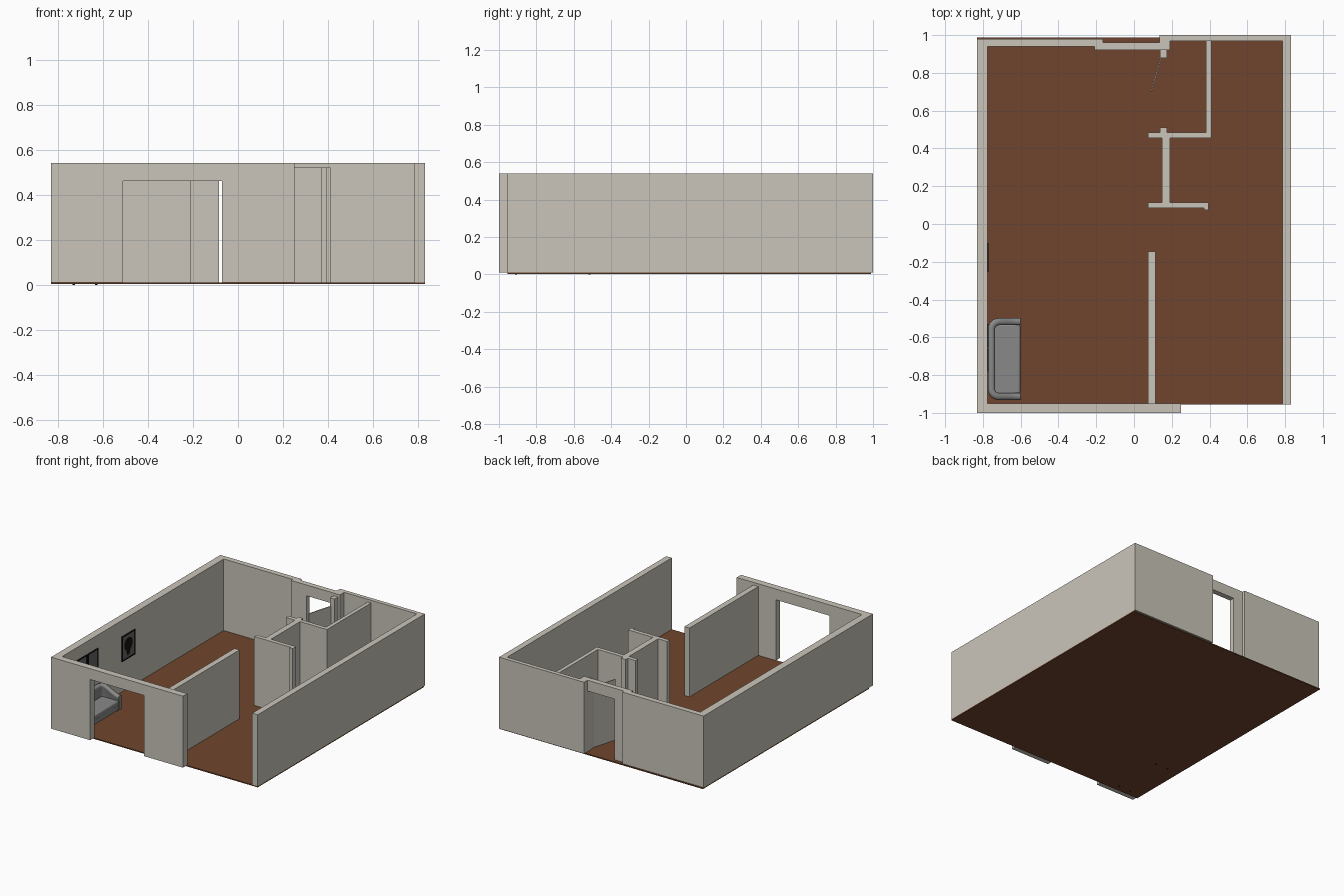
import bpy, bmesh, math
from mathutils import Vector

if "Cube" in bpy.data.objects:
    bpy.data.objects.remove(bpy.data.objects["Cube"])


def mat(name, c):
    m = bpy.data.materials.new(name)
    m.diffuse_color = (*c, 1)
    m.use_nodes = True
    m.node_tree.nodes["Principled BSDF"].inputs["Base Color"].default_value = m.diffuse_color
    return m


WALL = mat("warm_white", (0.59, 0.56, 0.49))
FLOOR = mat("wood_brown", (0.16, 0.059, 0.026))
GREY = mat("sofa_grey", (0.25, 0.25, 0.25))
BLACK = mat("black", (0.006, 0.006, 0.006))
PRINT = mat("print_grey", (0.13, 0.13, 0.13))


def finish(name, bm, m):
    bmesh.ops.recalc_face_normals(bm, faces=bm.faces)
    me = bpy.data.meshes.new(name)
    bm.to_mesh(me)
    bm.free()
    ob = bpy.data.objects.new(name, me)
    bpy.context.collection.objects.link(ob)
    me.materials.append(m)
    return ob


def box(name, x, y, z, m=WALL, bevel=0):
    bm = bmesh.new()
    bmesh.ops.create_cube(bm, size=1)
    for v in bm.verts:
        v.co = [(a + b) / 2 + c * (b - a) for (a, b), c in zip((x, y, z), v.co)]
    ob = finish(name, bm, m)
    if bevel:
        b = ob.modifiers.new("bevel", 'BEVEL')
        b.width, b.segments = bevel, 3
    return ob


def smooth(ob):
    bpy.ops.object.select_all(action='DESELECT')
    ob.select_set(True)
    bpy.context.view_layer.objects.active = ob
    bpy.ops.object.shade_smooth_by_angle(angle=math.radians(40))


def prism(name, outline, z0, z1, m=WALL):
    """Extrude a plan outline upwards."""
    bm = bmesh.new()
    f = bm.faces.new([bm.verts.new((x, y, z0)) for x, y in outline])
    r = bmesh.ops.extrude_face_region(bm, geom=[f])
    for v in r["geom"]:
        if isinstance(v, bmesh.types.BMVert):
            v.co.z = z1
    return finish(name, bm, m)


B, H, L, P = 0.011, 0.54, 0.46, 0.52   # wall base, wall top, lintel, partition top

# Floor
box("floor", (-0.83, 0.83), (-0.955, 0.988), (0.003, B), FLOOR)

# Outer walls
box("left_wall", (-0.83, -0.775), (-0.95, 0.94), (B, H))
box("right_wall", (0.785, 0.83), (-0.955, 0.97), (B, H))
box("front_wall_left", (-0.83, -0.51), (-1.0, -0.95), (B, H))
box("front_wall_right", (-0.07, 0.25), (-1.0, -0.95), (B, H))
box("front_lintel", (-0.51, -0.07), (-1.0, -0.95), (L, H))
box("back_wall_left", (-0.83, -0.165), (0.94, 0.98), (B, H))
box("back_wall_right", (0.135, 0.83), (0.97, 1.0), (B, H))
box("back_door_side", (-0.21, -0.085), (0.92, 0.96), (B, H))
box("back_door_lintel", (-0.085, 0.135), (0.92, 0.96), (L, H))
box("back_door_post", (0.135, 0.19), (0.92, 0.97), (B, H))

# Inner partitions
box("living_partition", (0.073, 0.115), (-0.95, -0.145), (B, P))
prism("hall_partition", [(0.073, 0.085), (0.37, 0.085), (0.37, 0.075), (0.395, 0.075),
                         (0.395, 0.115), (0.19, 0.115), (0.19, 0.455), (0.41, 0.455),
                         (0.41, 0.97), (0.382, 0.97), (0.382, 0.485), (0.073, 0.485),
                         (0.073, 0.455), (0.148, 0.455), (0.148, 0.115), (0.073, 0.115)], B, P)

# Inner door frame and its open leaf
box("door_jamb_front", (0.137, 0.175), (0.485, 0.51), (B, P))
box("door_jamb_back", (0.137, 0.175), (0.88, 0.92), (B, P))
prism("door_leaf", [(0.088, 0.70), (0.094, 0.698), (0.145, 0.878), (0.139, 0.88)], B, L)

# Framed pictures on the left wall
WX = -0.775


def picture(name, y0, y1, z0, z1):
    t = 0.008
    box(name + "_print", (WX, WX + 0.003), (y0 + t, y1 - t), (z0 + t, z1 - t), PRINT)
    for i, z in enumerate((z0, z1 - t)):
        box(f"{name}_rail_{i}", (WX, WX + 0.006), (y0, y1), (z, z + t), BLACK)
    for i, y in enumerate((y0, y1 - t)):
        box(f"{name}_stile_{i}", (WX, WX + 0.006), (y, y + t), (z0 + t, z1 - t), BLACK)


picture("large_picture", -0.255, -0.10, 0.235, 0.42)
picture("small_picture_a", -0.78, -0.66, 0.27, 0.445)
picture("small_picture_b", -0.65, -0.53, 0.27, 0.445)

# Dark shape on the large print: a round body with a narrow foot
bm = bmesh.new()
pts = [(-0.18 + 0.05 * math.cos(a), 0.342 + 0.048 * math.sin(a))
       for a in [math.radians(-60 + i * 25) for i in range(13)]]
pts += [(-0.196, 0.262), (-0.168, 0.262)]
bm.faces.new([bm.verts.new((WX + 0.0045, y, z)) for y, z in pts])
finish("picture_motif", bm, BLACK)

# Sofa: curved back and arms swept along a U path
X0, X1, Y0, Y1, R, T = -0.755, -0.602, -0.913, -0.517, 0.04, 0.0165
path = [(X1 + (X0 + R - X1) * i / 5, Y1, 0) for i in range(5)]
path += [(X0 + R - R * math.sin(a), Y1 - R + R * math.cos(a), 0)
         for a in [math.pi / 2 * i / 6 for i in range(7)]]
path += [(x, Y0 + Y1 - y, z) for x, y, z in reversed(path)]
path = [Vector(p) for p in path]
bm = bmesh.new()
rings = []
for i, p in enumerate(path):
    d = (path[min(i + 1, len(path) - 1)] - path[max(i - 1, 0)]).normalized()
    n = Vector((-d.y, d.x, 0))
    s = min(1, max(0, (X1 - p.x) / (X1 - X0)))
    top = 0.135 + 0.055 * s * s * (3 - 2 * s)
    prof = [(-T * 0.8, 0.03), (-T * 0.8, top - 0.03)]
    prof += [(T * 1.15 * math.cos(a), top - T + T * math.sin(a))
             for a in [math.pi * (1 - k / 8) for k in range(9)]]
    prof += [(T * 0.8, top - 0.03), (T * 0.8, 0.03)]
    rings.append([bm.verts.new(p + n * u + Vector((0, 0, z))) for u, z in prof])
for a, b in zip(rings, rings[1:]):
    for j in range(len(a)):
        k = (j + 1) % len(a)
        bm.faces.new((a[j], a[k], b[k], b[j]))
bm.faces.new(rings[0])
bm.faces.new(rings[-1])
smooth(finish("sofa_back_and_arms", bm, GREY))

# Sofa seat, cushion and feet
box("sofa_base", (-0.745, -0.606), (-0.905, -0.525), (0.03, 0.065), GREY)
smooth(box("sofa_cushion", (-0.742, -0.602), (-0.899, -0.531), (0.062, 0.10), GREY, 0.01))
for i, x in enumerate((-0.73, -0.63)):
    for j, y in enumerate((-0.91, -0.515)):
        bm = bmesh.new()
        bmesh.ops.create_cone(bm, cap_ends=True, segments=10, radius1=0.005,
                              radius2=0.008, depth=0.034)
        bmesh.ops.translate(bm, verts=bm.verts, vec=(x, y, 0.017))
        finish(f"sofa_foot_{i}{j}", bm, BLACK)
